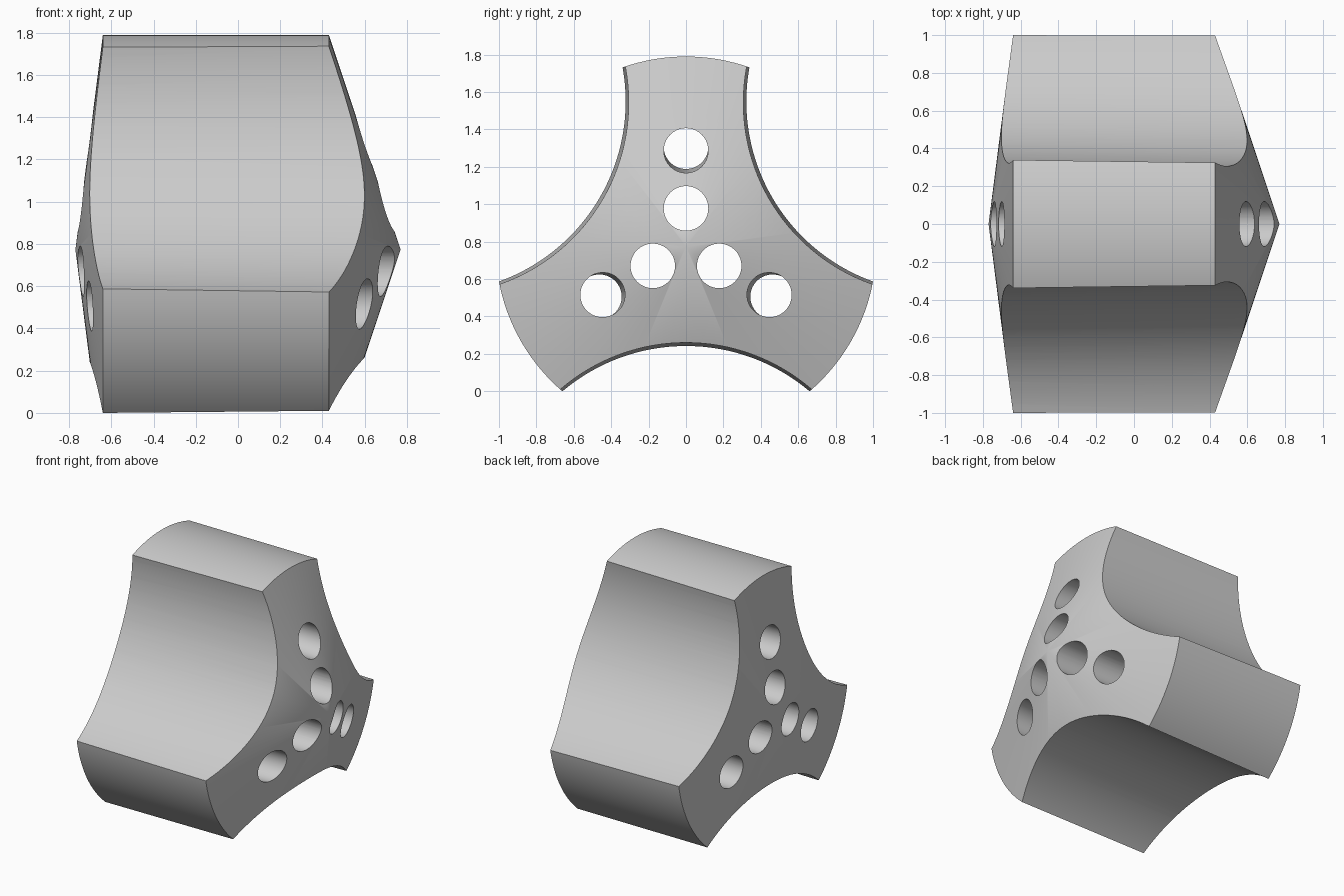
import bpy, bmesh, math
from mathutils import Matrix, Vector

if "Cube" in bpy.data.objects:
    bpy.data.objects.remove(bpy.data.objects["Cube"], do_unlink=True)

AXIS_Z = 0.773   # height of the main axis, which runs along x
RADIUS = 1.017   # outer radius of the three lobes
SEGMENTS = 144


def make_object(name, bm):
    bmesh.ops.recalc_face_normals(bm, faces=bm.faces)
    mesh = bpy.data.meshes.new(name)
    bm.to_mesh(mesh)
    bm.free()
    obj = bpy.data.objects.new(name, mesh)
    bpy.context.collection.objects.link(obj)
    return obj


def add_rod(bm, start, end, r_start, r_end, segments):
    """Round, optionally tapered rod between two points."""
    a, b = Vector(start), Vector(end)
    turn = (b - a).to_track_quat('Z', 'Y').to_matrix().to_4x4()
    bmesh.ops.create_cone(bm, cap_ends=True, segments=segments,
                          radius1=r_start, radius2=r_end, depth=(b - a).length,
                          matrix=Matrix.Translation((a + b) / 2) @ turn)


def polar(x, dist, angle):
    return (x, dist * math.cos(angle), AXIS_Z + dist * math.sin(angle))


# Body: drum with a shallow cone at the back and a taller one at the front
bm = bmesh.new()
profile = [(-0.77, 0), (-0.64, RADIUS), (0.43, RADIUS), (0.77, 0)]
verts = [bm.verts.new((x, 0, AXIS_Z + r)) for x, r in profile]
edges = [bm.edges.new(pair) for pair in zip(verts, verts[1:])]
bmesh.ops.spin(bm, geom=verts + edges, cent=(0, 0, AXIS_Z), axis=(1, 0, 0),
               angle=math.tau, steps=SEGMENTS, use_duplicate=False)
bmesh.ops.remove_doubles(bm, verts=bm.verts, dist=0.0005)
body = make_object("three_lobed_body", bm)

# Cutters: three tapered scoops between the lobes, two holes in each lobe
bm = bmesh.new()
for i in range(3):
    lobe = math.pi / 2 + i * math.tau / 3
    scoop = lobe + math.pi / 3
    add_rod(bm, polar(-1, 1.55, scoop), polar(1, 1.55, scoop), 1.015, 1.043, SEGMENTS)
    add_rod(bm, polar(-1, 0.205, lobe), polar(1, 0.205, lobe), 0.119, 0.119, 64)
    add_rod(bm, polar(-1, 0.539, lobe), polar(1, 0.508, lobe), 0.119, 0.119, 64)
cutter = make_object("cutter", bm)
cutter.hide_render = True

cut = body.modifiers.new("cut", 'BOOLEAN')
cut.operation = 'DIFFERENCE'
cut.solver = 'EXACT'
cut.object = cutter
bpy.ops.object.select_all(action='DESELECT')
bpy.context.view_layer.objects.active = body
body.select_set(True)
bpy.ops.object.modifier_apply(modifier=cut.name)
bpy.data.objects.remove(cutter, do_unlink=True)

# Colour and shading
grey = bpy.data.materials.new("light_grey")
grey.use_nodes = True
colour = (0.6, 0.6, 0.6, 1)
grey.diffuse_color = colour
grey.node_tree.nodes["Principled BSDF"].inputs["Base Color"].default_value = colour
body.data.materials.clear()
body.data.materials.append(grey)
bpy.ops.object.shade_smooth_by_angle(angle=math.radians(25))
